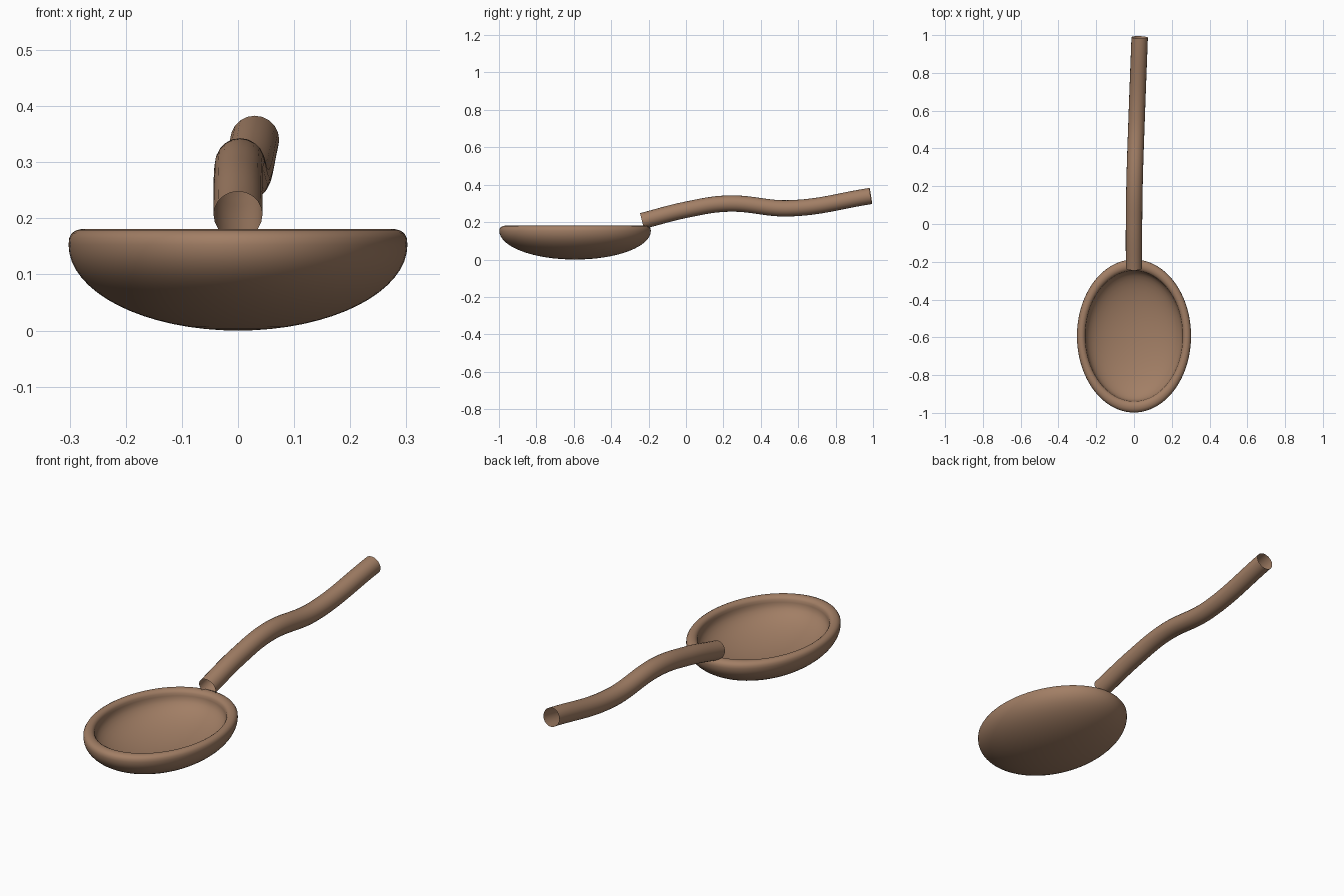
import bpy, bmesh, math

if "Cube" in bpy.data.objects:
    bpy.data.objects.remove(bpy.data.objects["Cube"])

wood = bpy.data.materials.new("wood")
wood.diffuse_color = (0.36, 0.21, 0.13, 1)
wood.use_nodes = True
wood.node_tree.nodes["Principled BSDF"].inputs["Base Color"].default_value = wood.diffuse_color

# Bowl: oval revolve of an outer shell, rounded rim and inner hollow
R, ASPECT, CY, SEG = 0.302, 0.405 / 0.302, -0.593, 96
profile = []
for i in range(1, 17):
    a = math.radians(90 * i / 16)
    profile.append((R * math.sin(a), 0.155 - 0.153 * math.cos(a)))
profile += [(0.301, 0.167), (0.296, 0.176), (0.288, 0.181), (0.279, 0.183),
            (0.270, 0.181), (0.263, 0.176), (0.258, 0.168)]
for i in range(12):
    a = math.radians(90 * (12 - i) / 12)
    profile.append((0.257 * math.sin(a), 0.155 - 0.110 * math.cos(a)))

bm = bmesh.new()
rings = []
for r, z in profile:
    rings.append([bm.verts.new((r * math.cos(2 * math.pi * k / SEG),
                                CY + ASPECT * r * math.sin(2 * math.pi * k / SEG), z))
                  for k in range(SEG)])
for a, b in zip(rings, rings[1:]):
    for k in range(SEG):
        n = (k + 1) % SEG
        bm.faces.new((a[k], a[n], b[n], b[k]))
for ring, z in ((rings[0], 0.002), (rings[-1], 0.045)):
    tip = bm.verts.new((0, CY, z))
    for k in range(SEG):
        bm.faces.new((ring[k], ring[(k + 1) % SEG], tip))
bmesh.ops.recalc_face_normals(bm, faces=bm.faces)
bmesh.ops.translate(bm, verts=bm.verts, vec=(0, 0, -0.002))
mesh = bpy.data.meshes.new("bowl")
bm.to_mesh(mesh)
bm.free()
bowl = bpy.data.objects.new("bowl", mesh)
bpy.context.collection.objects.link(bowl)

# Handle: wavy open-ended tube
path = [(0, -0.235, 0.206), (0, 0, 0.266), (0.003, 0.22, 0.299),
        (0.014, 0.56, 0.274), (0.03, 0.988, 0.340)]
curve = bpy.data.curves.new("handle", 'CURVE')
curve.dimensions = '3D'
curve.bevel_depth = 0.0435
curve.bevel_resolution = 8
curve.resolution_u = 16
curve.use_fill_caps = False
spline = curve.splines.new('BEZIER')
spline.bezier_points.add(len(path) - 1)
for p, co in zip(spline.bezier_points, path):
    p.co = co
    p.handle_left_type = p.handle_right_type = 'AUTO'
handle = bpy.data.objects.new("handle", curve)
bpy.context.collection.objects.link(handle)
bpy.context.view_layer.objects.active = handle
handle.select_set(True)
bpy.ops.object.convert(target='MESH')
handle = bpy.context.view_layer.objects.active

# Shared finish
for ob in (bowl, handle):
    ob.data.materials.clear()
    ob.data.materials.append(wood)
    ob.select_set(True)
bpy.ops.object.shade_smooth_by_angle(angle=math.radians(40))
